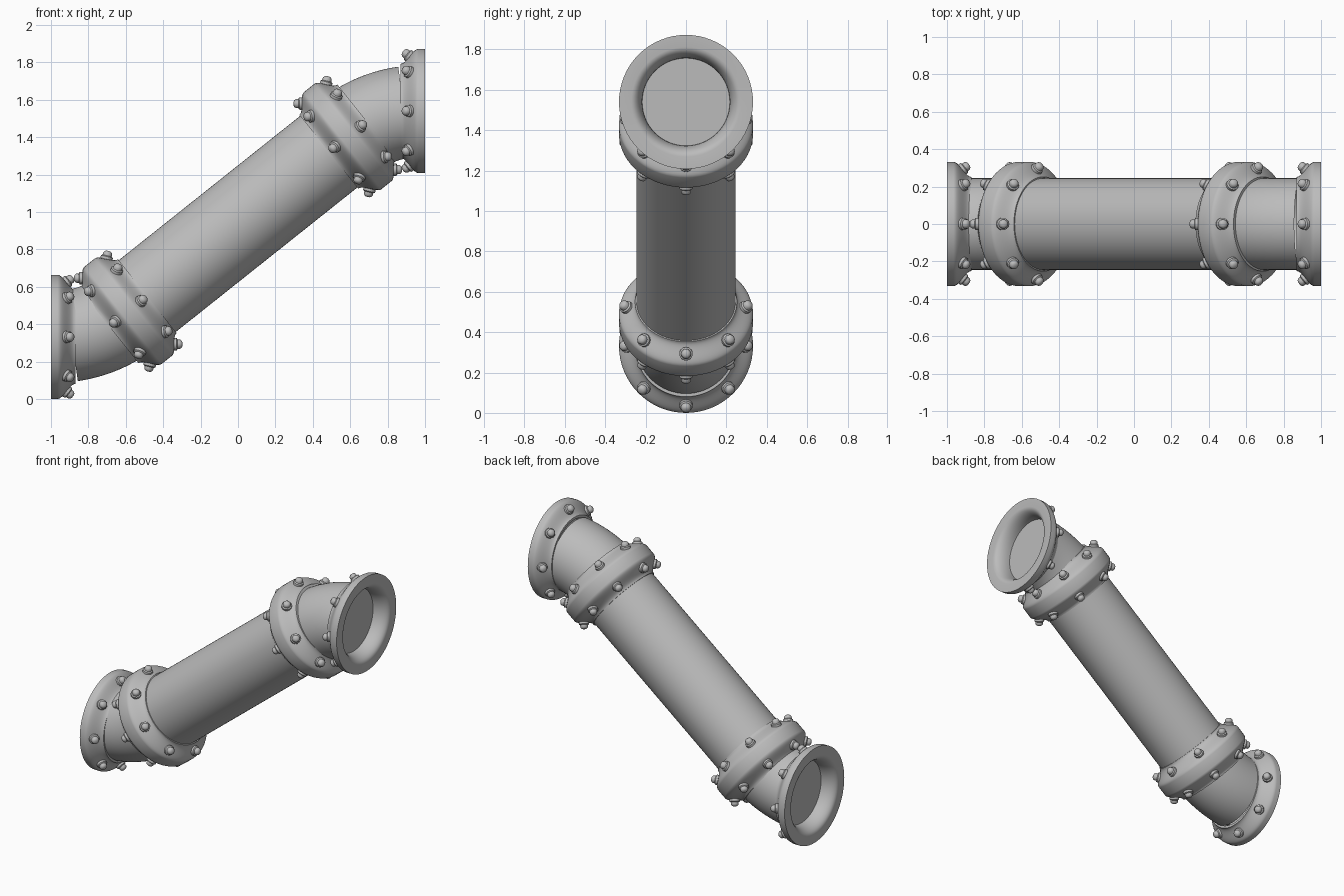
import bpy, bmesh, math
from mathutils import Matrix, Vector

cube = bpy.data.objects.get("Cube")
if cube:
    bpy.data.objects.remove(cube, do_unlink=True)

metal = bpy.data.materials.new("grey_metal")
metal.use_nodes = True
GREY = (0.5, 0.5, 0.5, 1)
metal.diffuse_color = GREY
metal.node_tree.nodes["Principled BSDF"].inputs["Base Color"].default_value = GREY

MID = Vector((0, 0, 0.936))          # centre of the whole pipe
TILT = math.radians(38.5)            # slope of the long run
RUN = Vector((math.cos(TILT), 0, math.sin(TILT)))
PIPE_R, HUB_R, RIM_R = 0.245, 0.252, 0.332
RIM_HALF, FLANGE_LEN = 0.035, 0.13
TURN = Matrix.Translation(MID) @ Matrix.Rotation(math.pi, 4, 'Y') @ Matrix.Translation(-MID)


def finish(name, bm, matrix):
    bmesh.ops.remove_doubles(bm, verts=bm.verts, dist=1e-5)
    bmesh.ops.recalc_face_normals(bm, faces=bm.faces)
    mesh = bpy.data.meshes.new(name)
    bm.to_mesh(mesh)
    bm.free()
    mesh.materials.append(metal)
    obj = bpy.data.objects.new(name, mesh)
    bpy.context.collection.objects.link(obj)
    obj.matrix_world = matrix
    bpy.ops.object.select_all(action='DESELECT')
    obj.select_set(True)
    bpy.context.view_layer.objects.active = obj
    bpy.ops.object.shade_smooth_by_angle(angle=math.radians(35))
    return obj


def lathe(bm, profile, steps, matrix=Matrix()):
    """Spin (radius, height) points around local z."""
    rings = [[bm.verts.new(matrix @ Vector((r * math.cos(a), r * math.sin(a), h)))
              for a in (math.tau * i / steps for i in range(steps))] for r, h in profile if r > 0]
    for lo, hi in zip(rings, rings[1:]):
        for i in range(steps):
            j = (i + 1) % steps
            bm.faces.new((lo[i], lo[j], hi[j], hi[i]))
    # a zero radius at either end closes the shape with a flat cap
    if profile[0][0] == 0:
        bm.faces.new(rings[0])
    if profile[-1][0] == 0:
        bm.faces.new(rings[-1])


def aim(direction, place):
    """Matrix putting local z along a direction in the xz plane."""
    z = Vector(direction).normalized()
    y = Vector((0, 1, 0))
    rot = Matrix((y.cross(z), y, z)).transposed().to_4x4()
    return Matrix.Translation(place) @ rot


def slope(n=12):
    """Soft S-shaped fall from rim to hub."""
    points = []
    for i in range(n + 1):
        t = i / n
        s = t * t * (3 - 2 * t)
        points.append((RIM_R + (HUB_R - RIM_R) * s, RIM_HALF + (FLANGE_LEN - RIM_HALF) * t))
    return points


def bolts(bm, sign=1):
    """Eight domed bolts standing square to the flange slope."""
    head = [(0, -0.012), (0.034, -0.012), (0.033, 0.014), (0.025, 0.019),
            (0.024, 0.033), (0.018, 0.041), (0.009, 0.045), (0, 0.045)]
    for i in range(8):
        spin = Matrix.Rotation(math.tau * i / 8, 4, 'Z')
        seat = Matrix.Translation((0.291, 0, sign * 0.082))
        lean = Matrix.Rotation(math.radians(38 if sign > 0 else 142), 4, 'Y')
        lathe(bm, head, 14, spin @ seat @ lean)


end_place = Vector((-1, 0, RIM_R))
collar_place = MID - RUN * 0.75

for side, turn in (("lower", Matrix()), ("upper", TURN)):
    # end flange with a flared mouth and a flat plug inside
    at_end = turn @ aim((1, 0, 0), end_place)
    flare = [(0.272 - 0.055 * math.sin(a), 0.1 * (1 - math.cos(a)))
             for a in (math.pi / 2 * (8 - i) / 8 for i in range(9))]
    bm = bmesh.new()
    lathe(bm, [(0, 0.1)] + flare + [(RIM_R, 0)] + slope() + [(PIPE_R - 0.01, FLANGE_LEN)], 64)
    finish(side + "_end_flange", bm, at_end)
    bm = bmesh.new()
    bolts(bm)
    finish(side + "_end_bolts", bm, at_end)

    # double collar where the bend meets the long run
    at_collar = turn @ aim(RUN, collar_place)
    half = slope() + [(PIPE_R - 0.01, FLANGE_LEN)]
    bm = bmesh.new()
    lathe(bm, [(r, -h) for r, h in reversed(half)] + half, 64)
    finish(side + "_collar", bm, at_collar)
    bm = bmesh.new()
    bolts(bm)
    bolts(bm, -1)
    finish(side + "_collar_bolts", bm, at_collar)

    # curved elbow swept from the end flange to the collar
    corner_x = -(MID.z - RIM_R) / math.tan(TILT)
    reach = (collar_place - Vector((corner_x, 0, RIM_R))).length
    bend = reach / math.tan(TILT / 2)
    centre = Vector((corner_x - reach, 0, RIM_R + bend))
    bm = bmesh.new()
    loops = []
    for k in range(17):
        a = TILT * (0.21 + 0.79 * k / 16)
        m = aim((math.cos(a), 0, math.sin(a)),
                centre + Vector((math.sin(a), 0, -math.cos(a))) * bend)
        loops.append([bm.verts.new(m @ Vector((PIPE_R * math.cos(t), PIPE_R * math.sin(t), 0)))
                      for t in (math.tau * i / 64 for i in range(64))])
    for lo, hi in zip(loops, loops[1:]):
        for i in range(64):
            j = (i + 1) % 64
            bm.faces.new((lo[i], lo[j], hi[j], hi[i]))
    finish(side + "_elbow", bm, turn)

# long straight run
bm = bmesh.new()
lathe(bm, [(PIPE_R, -0.75), (PIPE_R, 0.75)], 64)
finish("main_pipe", bm, aim(RUN, MID))
